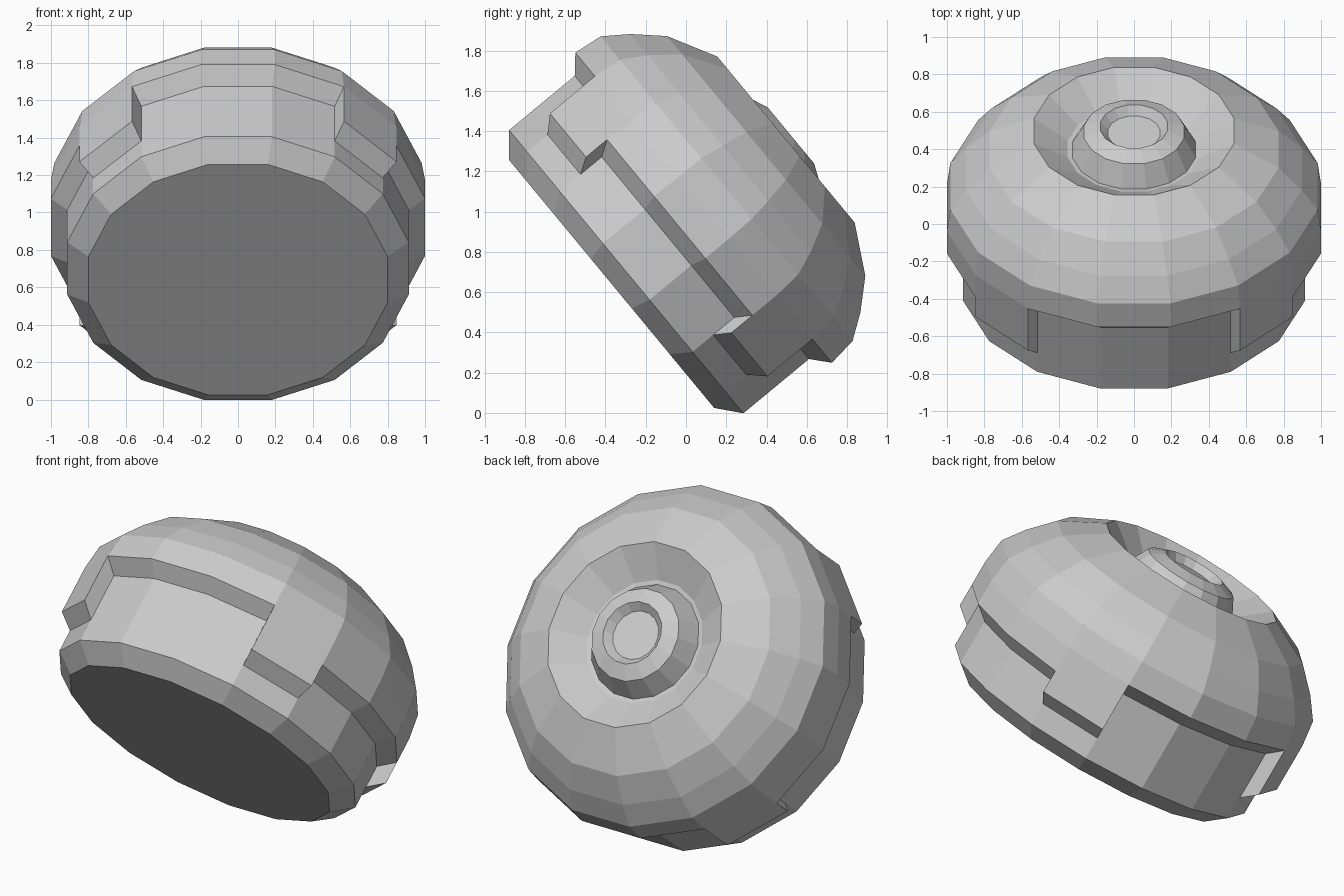
import bpy, bmesh
from math import sin, cos, pi, radians
from mathutils import Matrix

if "Cube" in bpy.data.objects:
    bpy.data.objects.remove(bpy.data.objects["Cube"])

SIDES = 16
PLACE = Matrix.Translation((0, -0.37, 0.641)) @ Matrix.Rotation(radians(-50.4), 4, 'X')


def point(k, apothem, t):
    """Point on the k-th corner of a 16-sided ring; apothem = distance to the flats."""
    a = 2 * pi * (k - 0.5) / SIDES
    r = apothem / cos(pi / SIDES)
    return (r * cos(a), r * sin(a), t)


def face(bm, pts):
    bm.faces.new([bm.verts.new(p) for p in pts])


def column(bm, k, profile):
    """One flat-sided slice of a turned shape."""
    for (r0, t0), (r1, t1) in zip(profile, profile[1:]):
        face(bm, [point(k, r0, t0), point(k + 1, r0, t0),
                  point(k + 1, r1, t1), point(k, r1, t1)])


def cap(bm, r, t):
    face(bm, [point(k, r, t) for k in range(SIDES)])


def finish(bm, name):
    bmesh.ops.remove_doubles(bm, verts=bm.verts, dist=0.0005)
    bmesh.ops.recalc_face_normals(bm, faces=bm.faces)
    bm.transform(PLACE)
    mesh = bpy.data.meshes.new(name)
    bm.to_mesh(mesh)
    bm.free()
    obj = bpy.data.objects.new(name, mesh)
    bpy.context.collection.objects.link(obj)
    return obj


INNER, OUTER, BEVEL, SEAM = 0.913, 1.0, 0.076, 0.594


def skirt(k):
    """Height of the shell's lower edge on each of the 16 flats."""
    k %= SIDES
    if k % 4 == 2:
        return 0.304                                  # four corner tabs
    return 0.44 if k in (15, 0, 1, 7, 8, 9) else SEAM  # sides / top and bottom


# Body: base, inset band, stepped shell, rounded crown and dished recess
bm = bmesh.new()
crown = [(0.982, 0.742), (0.897, 0.863), (0.773, 0.997), (0.535, 1.125),
         (0.355, 1.0), (0.33, 0.995)]
cap(bm, 0.80, 0)
for k in range(SIDES):
    d = skirt(k)
    profile = [(0.80, 0), (INNER, 0.095), (INNER, d - BEVEL), (OUTER, d)]
    if d < SEAM:
        profile.append((OUTER, SEAM))
    column(bm, k, profile + crown)
    # step wall between neighbouring flats
    e = skirt(k + 1)
    if d != e:
        face(bm, [point(k + 1, INNER, d - BEVEL), point(k + 1, OUTER, d),
                  point(k + 1, OUTER, e), point(k + 1, INNER, e - BEVEL)])
finish(bm, "shell_body")

# Knob: tapered plug with a shallow cup in its top
bm = bmesh.new()
knob = [(0.33, 0.995), (0.268, 1.12), (0.18, 1.157), (0.14, 1.113)]
for k in range(SIDES):
    column(bm, k, knob)
cap(bm, *knob[-1])
finish(bm, "centre_knob")
